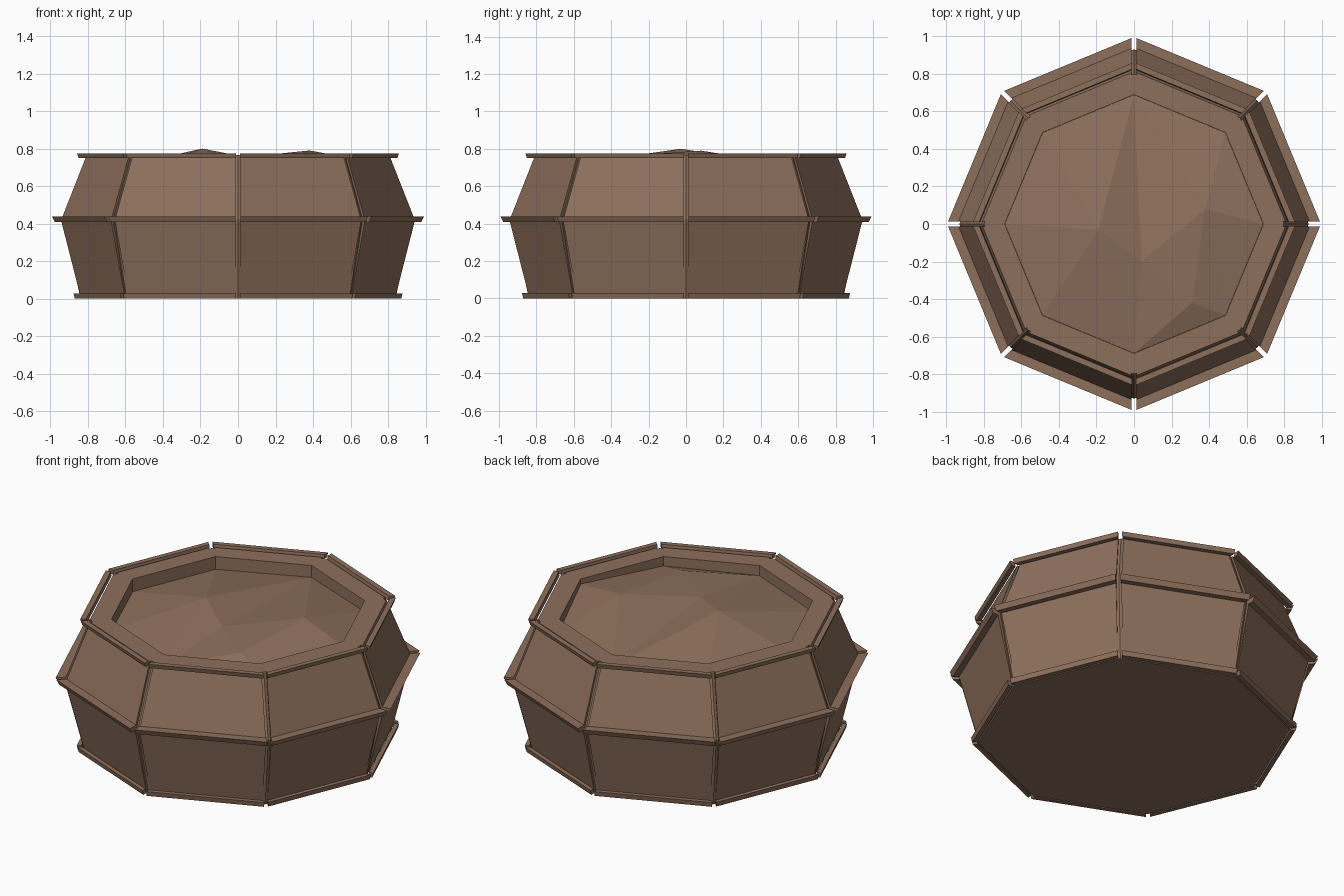
import bpy, math
from mathutils import Vector

if "Cube" in bpy.data.objects:
    bpy.data.objects.remove(bpy.data.objects["Cube"])

SIDES = 8

mat = bpy.data.materials.new("warm brown")
mat.diffuse_color = (0.27, 0.162, 0.108, 1)
mat.use_nodes = True
mat.node_tree.nodes["Principled BSDF"].inputs["Base Color"].default_value = mat.diffuse_color


def make(name, verts, faces):
    me = bpy.data.meshes.new(name)
    me.from_pydata([tuple(v) for v in verts], [], faces)
    me.materials.append(mat)
    ob = bpy.data.objects.new(name, me)
    bpy.context.collection.objects.link(ob)
    return ob


def corner(k, r, z):
    a = 2 * math.pi * k / SIDES
    return Vector((r * math.cos(a), r * math.sin(a), z))


def lathe(name, profile):
    """Eight-sided solid of revolution, closed at the bottom start and end."""
    n = len(profile)
    verts = [corner(k, r, z) for k in range(SIDES) for r, z in profile]
    faces = []
    for k in range(SIDES):
        a, b = k * n, (k + 1) % SIDES * n
        for i in range(n - 1):
            faces.append((a + i, b + i, b + i + 1, a + i + 1))
    faces.append([k * n for k in reversed(range(SIDES))])
    faces.append([k * n + n - 1 for k in range(SIDES)])
    return make(name, verts, faces)


def side_planks(name, section, gap):
    """One straight plank per side, stopped short of each corner.
    The section is listed counter-clockwise in (radius, height)."""
    verts, faces, n = [], [], len(section)
    for k in range(SIDES):
        d = (corner(k + 1, 1, 0) - corner(k, 1, 0)).normalized() * gap
        s = len(verts)
        verts += [corner(k, r, z) + d for r, z in section]
        verts += [corner(k + 1, r, z) - d for r, z in section]
        for i in range(n):
            j = (i + 1) % n
            faces.append((s + i, s + n + i, s + n + j, s + j))
        faces.append([s + i for i in range(n)])
        faces.append([s + n + i for i in reversed(range(n))])
    return make(name, verts, faces)


# Core of the planter with recessed top opening
lathe("planter_core", [(0.84, 0.0), (0.932, 0.422), (0.80, 0.765),
                       (0.69, 0.765), (0.69, 0.62)])

# Wall panels leaving grooves at the corners
side_planks("lower_panels", [(0.82, 0.02), (0.848, 0.02), (0.95, 0.42), (0.91, 0.42)], 0.015)
side_planks("upper_panels", [(0.91, 0.422), (0.948, 0.422), (0.813, 0.765), (0.78, 0.765)], 0.015)

# Trim bands: foot, waist and rim
side_planks("foot_band", [(0.848, 0.0), (0.875, 0.0), (0.882, 0.028), (0.855, 0.028)], 0.012)
side_planks("waist_band", [(0.93, 0.408), (0.982, 0.408), (0.997, 0.438), (0.93, 0.438)], 0.014)
side_planks("rim_band", [(0.826, 0.75), (0.855, 0.75), (0.863, 0.775), (0.83, 0.775)], 0.012)

# Uneven soil: eight edge points and a few mounds
edge_heights = [0.735, 0.70, 0.695, 0.69, 0.69, 0.70, 0.705, 0.71]
soil = [corner(k, 0.689, z) for k, z in enumerate(edge_heights)]
soil += [(-0.19, -0.03, 0.80), (0.38, 0.08, 0.79), (0.04, -0.20, 0.755), (0.31, -0.42, 0.755)]
P, Q, V, R = 8, 9, 10, 11
make("soil", soil, [(P, 2, 3), (P, 3, 4), (P, 4, 5), (P, 5, 6), (P, 6, V), (P, V, 2),
                    (V, Q, 2), (Q, 1, 2), (Q, 0, 1), (V, R, Q), (R, 7, Q), (Q, 7, 0),
                    (V, 6, R), (R, 6, 7)])
